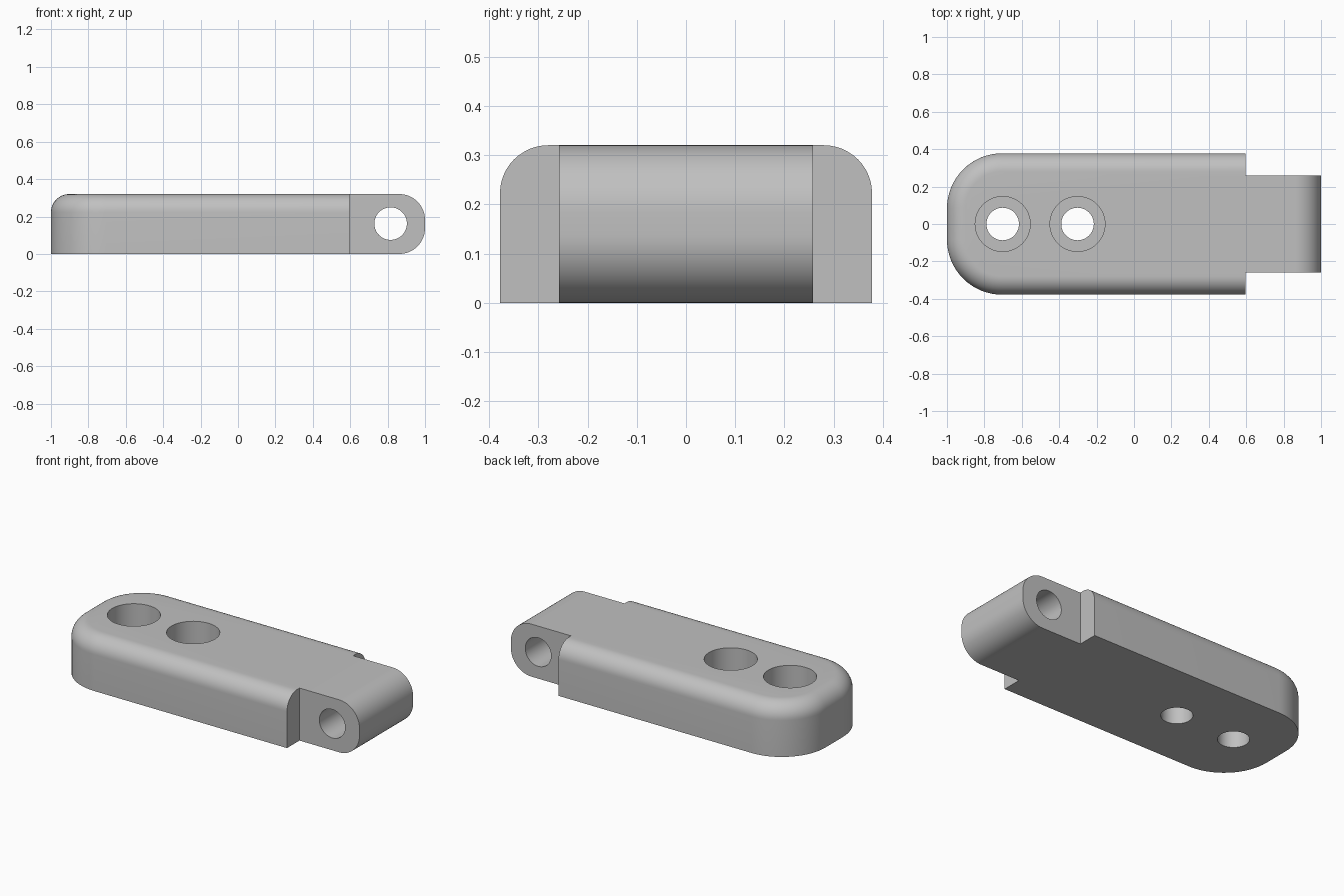
import bpy, bmesh, math
from mathutils import Matrix

cube = bpy.data.objects.get("Cube")
if cube:
    bpy.data.objects.remove(cube, do_unlink=True)

# Overall sizes
HEIGHT, HALF_WIDTH = 0.32, 0.378
SHOULDER_X, CORNER_R, FILLET_R = 0.595, 0.295, 0.098
KNUCKLE_W, KNUCKLE_R = 0.258, 0.138
HOLE_R, BORE_R, BORE_FLOOR = 0.087, 0.147, 0.1

grey = bpy.data.materials.new("light_grey")
grey.use_nodes = True
grey.diffuse_color = (0.53, 0.53, 0.53, 1)
grey.node_tree.nodes["Principled BSDF"].inputs["Base Color"].default_value = grey.diffuse_color


def add_object(name, bm):
    bmesh.ops.recalc_face_normals(bm, faces=bm.faces)
    mesh = bpy.data.meshes.new(name)
    bm.to_mesh(mesh)
    bm.free()
    mesh.materials.append(grey)
    obj = bpy.data.objects.new(name, mesh)
    bpy.context.collection.objects.link(obj)
    return obj


def arc(cx, cy, r, start, end, steps=16):
    angles = [math.radians(start + (end - start) * i / steps) for i in range(steps + 1)]
    return [(cx + r * math.cos(a), cy + r * math.sin(a)) for a in angles]


def loft(name, rings):
    """Skin a stack of equal-length rings and cap both ends."""
    bm = bmesh.new()
    loops = [[bm.verts.new(p) for p in ring] for ring in rings]
    for low, high in zip(loops, loops[1:]):
        for i in range(len(low)):
            j = (i + 1) % len(low)
            bm.faces.new((low[i], low[j], high[j], high[i]))
    bm.faces.new(loops[0])
    bm.faces.new(loops[-1])
    return add_object(name, bm)


def cylinder(name, r, depth, matrix):
    bm = bmesh.new()
    bmesh.ops.create_cone(bm, cap_ends=True, segments=64, radius1=r, radius2=r,
                          depth=depth, matrix=matrix)
    obj = add_object(name, bm)
    obj.hide_render = True
    return obj


def outline(inset, z):
    """Plan of the body: rounded left end, square shoulder on the right."""
    x, y = CORNER_R - 1, HALF_WIDTH - CORNER_R
    r = CORNER_R - inset
    plan = [(SHOULDER_X, HALF_WIDTH - inset)]
    plan += arc(x, y, r, 90, 180) + arc(x, -y, r, 180, 270)
    plan.append((SHOULDER_X, inset - HALF_WIDTH))
    return [(px, py, z) for px, py in plan]


# Body with a rolled top edge
fillet = arc(FILLET_R, HEIGHT - FILLET_R, FILLET_R, 180, 90, 12)
body = loft("hinge_body", [outline(0, 0)] + [outline(d, z) for d, z in fillet])

# Knuckle with a rounded end, running across the width
cx = 1 - KNUCKLE_R
profile = [(SHOULDER_X - 0.2, 0)]
profile += arc(cx, KNUCKLE_R, KNUCKLE_R, -90, 0) + arc(cx, HEIGHT - KNUCKLE_R, KNUCKLE_R, 0, 90)
profile.append((SHOULDER_X - 0.2, HEIGHT))
knuckle = loft("knuckle", [[(x, y, z) for x, z in profile] for y in (-KNUCKLE_W, KNUCKLE_W)])

# Pin hole and counterbored screw holes
steps = [(knuckle, 'UNION')]
pin = Matrix.Translation((0.816, 0, 0.162)) @ Matrix.Rotation(math.pi / 2, 4, 'X')
steps.append((cylinder("pin_cutter", HOLE_R, 1, pin), 'DIFFERENCE'))
for x in (-0.702, -0.302):
    hole = cylinder("screw_cutter", HOLE_R, 1, Matrix.Translation((x, 0, 0.2)))
    bore = cylinder("bore_cutter", BORE_R, 1, Matrix.Translation((x, 0, BORE_FLOOR + 0.5)))
    steps += [(bore, 'DIFFERENCE'), (hole, 'DIFFERENCE')]
for tool, operation in steps:
    mod = body.modifiers.new(tool.name, 'BOOLEAN')
    mod.object, mod.operation, mod.solver = tool, operation, 'EXACT'

# Bake the cuts, then drop the helpers
evaluated = body.evaluated_get(bpy.context.evaluated_depsgraph_get())
mesh = bpy.data.meshes.new_from_object(evaluated)
body.modifiers.clear()
body.data = mesh
mesh.materials.clear()
mesh.materials.append(grey)
mesh.polygons.foreach_set("material_index", [0] * len(mesh.polygons))
for tool, _ in steps:
    bpy.data.objects.remove(tool, do_unlink=True)

bpy.ops.object.select_all(action='DESELECT')
body.select_set(True)
bpy.context.view_layer.objects.active = body
bpy.ops.object.shade_smooth_by_angle(angle=math.radians(30))
